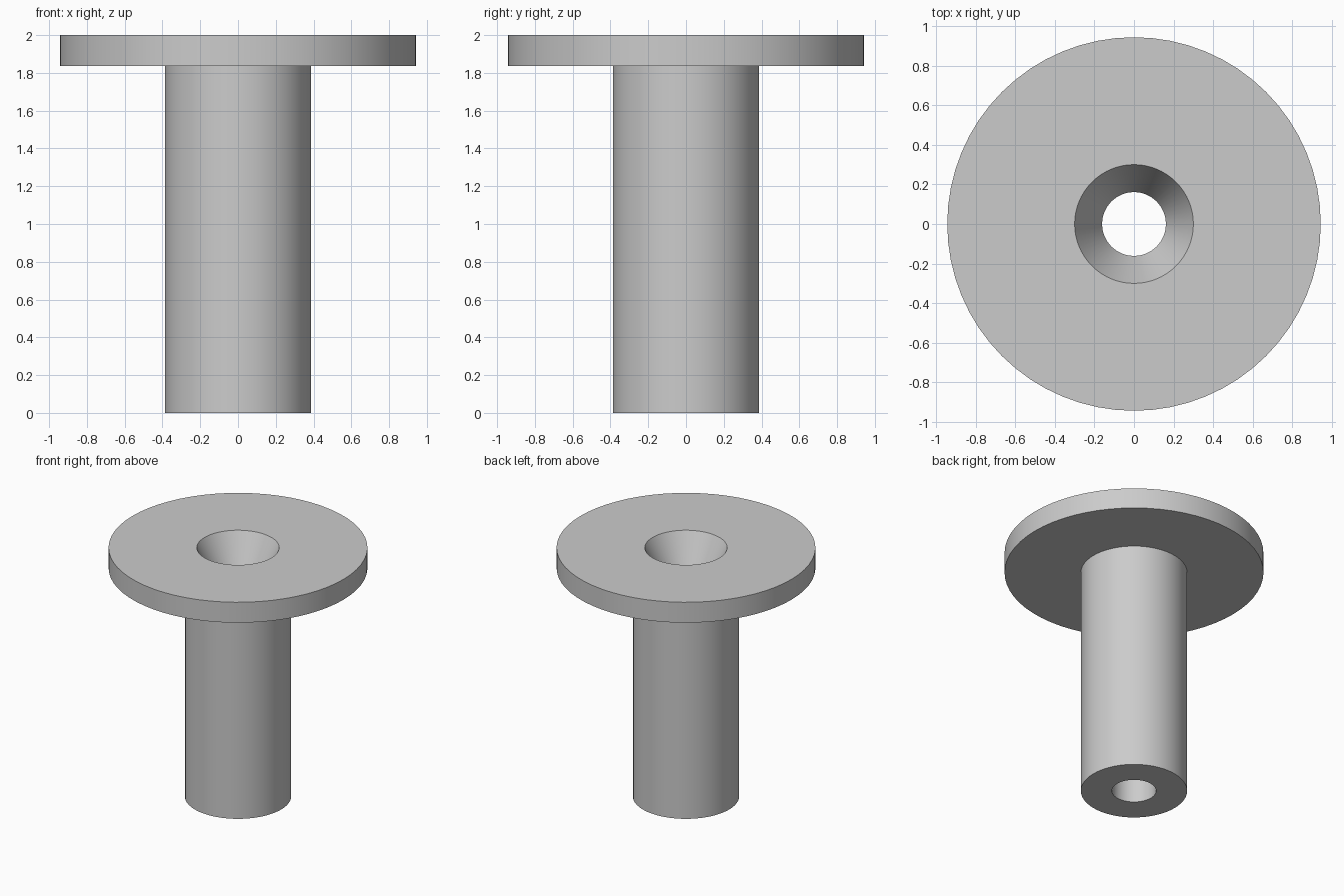
import bpy
import bmesh
import math

cube = bpy.data.objects.get("Cube")
if cube:
    bpy.data.objects.remove(cube, do_unlink=True)

SEGMENTS = 64

# Key dimensions
HEIGHT = 2.0
FLANGE_BOTTOM = 1.836
FLANGE_RADIUS = 0.943
STEM_RADIUS = 0.387
BORE_RADIUS = 0.161
SINK_RADIUS = 0.30
SINK_DEPTH = 0.27

# Plain grey material
grey = bpy.data.materials.new("plain_grey")
grey.use_nodes = True
colour = (0.6, 0.6, 0.6, 1.0)
grey.diffuse_color = colour
grey.node_tree.nodes["Principled BSDF"].inputs["Base Color"].default_value = colour


def lathe(name, profile, material):
    """Revolve a closed (radius, height) profile around the z axis."""
    bm = bmesh.new()
    rings = []
    for i in range(SEGMENTS):
        a = 2 * math.pi * i / SEGMENTS
        rings.append([bm.verts.new((r * math.cos(a), r * math.sin(a), z))
                      for r, z in profile])
    count = len(profile)
    for i, ring in enumerate(rings):
        after = rings[(i + 1) % SEGMENTS]
        for j in range(count):
            k = (j + 1) % count
            bm.faces.new((ring[j], after[j], after[k], ring[k]))
    bmesh.ops.recalc_face_normals(bm, faces=bm.faces)
    mesh = bpy.data.meshes.new(name)
    bm.to_mesh(mesh)
    bm.free()
    mesh.materials.append(material)
    obj = bpy.data.objects.new(name, mesh)
    bpy.context.collection.objects.link(obj)
    bpy.ops.object.select_all(action="DESELECT")
    obj.select_set(True)
    bpy.context.view_layer.objects.active = obj
    bpy.ops.object.shade_smooth_by_angle(angle=math.radians(20))
    return obj


# Flanged sleeve: stem, flange, countersink and through bore in one turning
lathe("flanged_sleeve", [
    (BORE_RADIUS, 0),
    (STEM_RADIUS, 0),
    (STEM_RADIUS, FLANGE_BOTTOM),
    (FLANGE_RADIUS, FLANGE_BOTTOM),
    (FLANGE_RADIUS, HEIGHT),
    (SINK_RADIUS, HEIGHT),
    (BORE_RADIUS, HEIGHT - SINK_DEPTH),
], grey)
